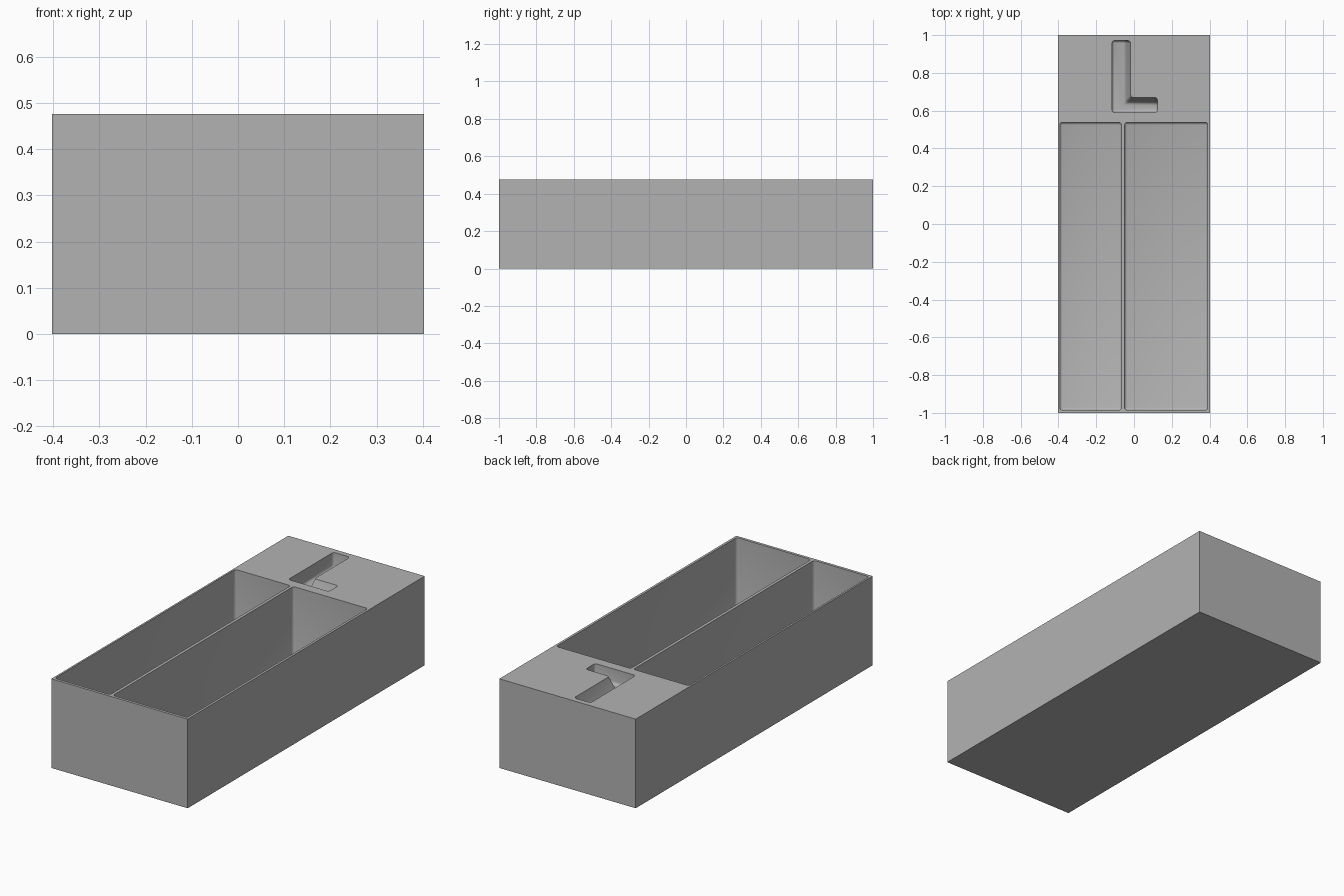
import bpy
import bmesh
from math import radians

if "Cube" in bpy.data.objects:
    bpy.data.objects.remove(bpy.data.objects["Cube"], do_unlink=True)

HALF_X, HALF_Y, HEIGHT = 0.403, 1.0, 0.476

grey = bpy.data.materials.new("plain_grey")
grey.use_nodes = True
colour = (0.45, 0.45, 0.45, 1)
grey.diffuse_color = colour
grey.node_tree.nodes["Principled BSDF"].inputs["Base Color"].default_value = colour


def solid(name, low, z_low, high, z_high):
    """Closed solid between two matching counter-clockwise outlines."""
    bm = bmesh.new()
    a = [bm.verts.new((x, y, z_low)) for x, y in low]
    b = [bm.verts.new((x, y, z_high)) for x, y in high]
    bm.faces.new(a[::-1])
    bm.faces.new(b)
    n = len(a)
    for i in range(n):
        j = (i + 1) % n
        bm.faces.new((a[i], a[j], b[j], b[i]))
    mesh = bpy.data.meshes.new(name)
    bm.to_mesh(mesh)
    bm.free()
    mesh.materials.append(grey)
    obj = bpy.data.objects.new(name, mesh)
    bpy.context.collection.objects.link(obj)
    return obj


def rectangle(x0, x1, y0, y1):
    return [(x0, y0), (x1, y0), (x1, y1), (x0, y1)]


def carve(body, cutter):
    """Round the cutter, then subtract it from the body."""
    bevel = cutter.modifiers.new("rounding", 'BEVEL')
    bevel.width, bevel.segments = 0.014, 3
    bevel.limit_method = 'ANGLE'
    cutter.hide_render = True
    cut = body.modifiers.new("carve", 'BOOLEAN')
    cut.operation, cut.solver, cut.object = 'DIFFERENCE', 'EXACT', cutter
    bpy.context.view_layer.objects.active = body
    bpy.ops.object.modifier_apply(modifier=cut.name)
    bpy.data.objects.remove(cutter, do_unlink=True)


# Solid outer block
block = rectangle(-HALF_X, HALF_X, -HALF_Y, HALF_Y)
tray = solid("storage_tray", block, 0, block, HEIGHT)

# Two deep compartments with rounded corners
for x0, x1 in ((-0.393, -0.066), (-0.05, 0.39)):
    outline = rectangle(x0, x1, -0.985, 0.538)
    carve(tray, solid("compartment_cutter", outline, 0.015, outline, HEIGHT + 0.05))


# Bent tool recess, its inner walls sloping towards the floor
def bent_outline(inset):
    inner_x, inner_y = -0.018 - inset, 0.67 - inset
    return [(-0.116, 0.59), (0.124, 0.59), (0.124, inner_y),
            (inner_x, inner_y), (inner_x, 0.971), (-0.116, 0.971)]


slope = 0.36
depth, above = 0.08, 0.04
carve(tray, solid("recess_cutter", bent_outline(depth * slope), HEIGHT - depth,
                  bent_outline(-above * slope), HEIGHT + above))

# Smooth only the small roundings
bpy.ops.object.select_all(action='DESELECT')
tray.select_set(True)
bpy.context.view_layer.objects.active = tray
bpy.ops.object.shade_smooth_by_angle(angle=radians(35))
